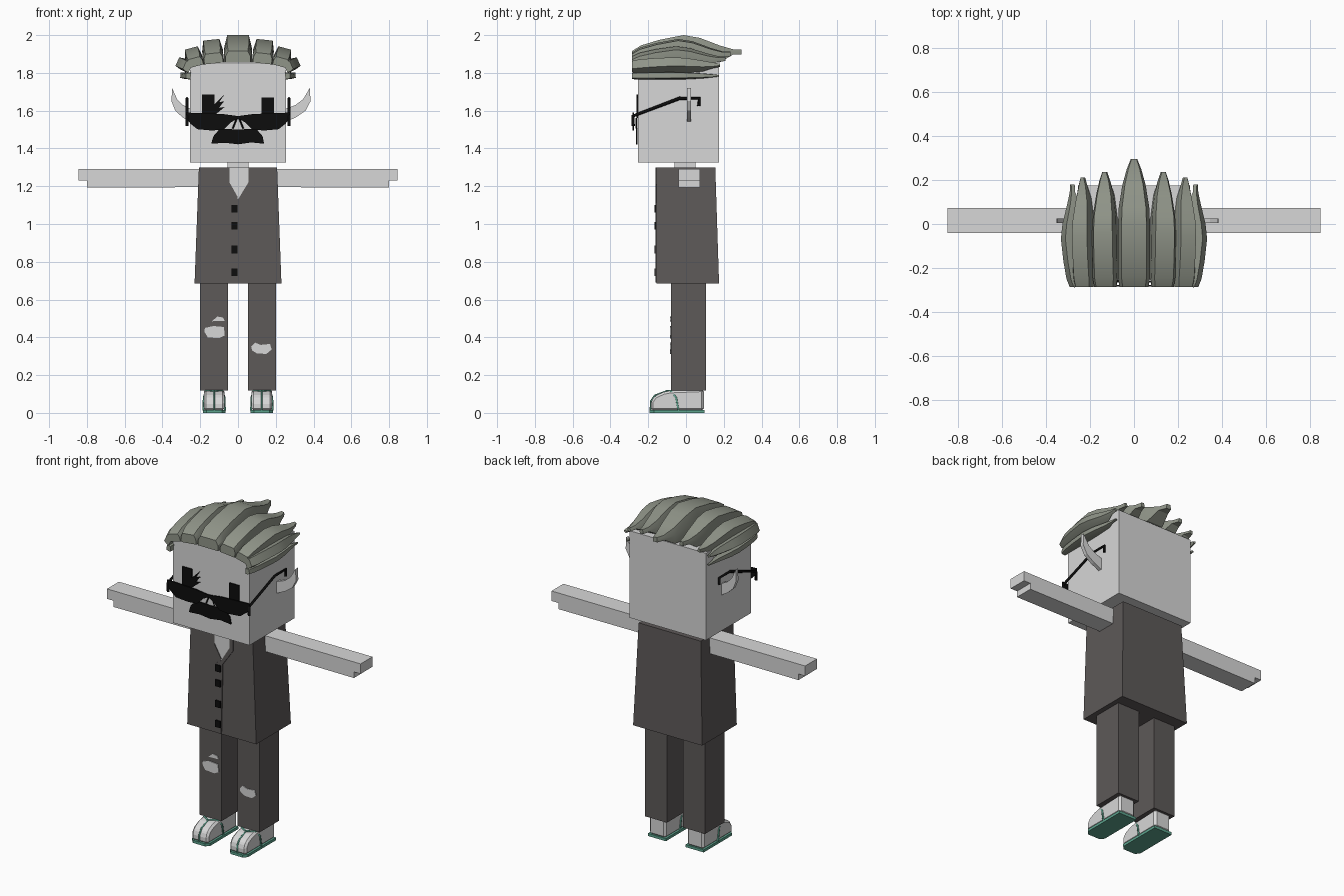
import bpy, bmesh, math
from mathutils import Vector

cube = bpy.data.objects.get("Cube")
if cube:
    bpy.data.objects.remove(cube, do_unlink=True)


def material(name, rgb):
    m = bpy.data.materials.new(name)
    m.use_nodes = True
    color = (*rgb, 1)
    m.diffuse_color = color
    m.node_tree.nodes["Principled BSDF"].inputs["Base Color"].default_value = color
    return m


SKIN = material("pale skin", (.68, .68, .68))
CLOTH = material("charcoal cloth", (.11, .1, .098))
HAIR = material("grey hair", (.28, .3, .25))
BLACK = material("black", (.004, .004, .004))
TEAL = material("teal", (.11, .37, .27))


def finish(name, bm, mat):
    bmesh.ops.recalc_face_normals(bm, faces=bm.faces)
    mesh = bpy.data.meshes.new(name)
    bm.to_mesh(mesh)
    bm.free()
    mesh.materials.append(mat)
    obj = bpy.data.objects.new(name, mesh)
    bpy.context.collection.objects.link(obj)
    return obj


def loft(name, rings, mat):
    """Closed skin through a list of equal-length rings."""
    bm = bmesh.new()
    rows = [[bm.verts.new(p) for p in ring] for ring in rings]
    n = len(rows[0])
    for a, b in zip(rows, rows[1:]):
        for i in range(n):
            j = (i + 1) % n
            bm.faces.new((a[i], a[j], b[j], b[i]))
    bm.faces.new(rows[0])
    bm.faces.new(rows[-1])
    return finish(name, bm, mat)


def block(name, x, y, z, mat, top_x=None, top_y=None):
    """Box from (min, max) ranges, optionally tapered at the top."""
    def ring(u, v, h):
        return [(u[0], v[0], h), (u[1], v[0], h), (u[1], v[1], h), (u[0], v[1], h)]
    return loft(name, [ring(x, y, z[0]), ring(top_x or x, top_y or y, z[1])], mat)


def plate(name, outline, y, mat, depth=.008):
    """Flat piece facing the front, drawn in x and z."""
    return loft(name, [[(x, y + d, z) for x, z in outline] for d in (0, depth)], mat)


def rod(name, points, radius, mat):
    curve = bpy.data.curves.new(name, "CURVE")
    curve.dimensions = "3D"
    curve.bevel_depth = radius
    curve.bevel_resolution = 0
    curve.use_fill_caps = True
    spline = curve.splines.new("POLY")
    spline.points.add(len(points) - 1)
    for p, co in zip(spline.points, points):
        p.co = (*co, 1)
    curve.materials.append(mat)
    obj = bpy.data.objects.new(name, curve)
    bpy.context.collection.objects.link(obj)
    bpy.ops.object.select_all(action="DESELECT")
    bpy.context.view_layer.objects.active = obj
    obj.select_set(True)
    bpy.ops.object.convert(target="MESH")


def mirrored(outline, s):
    return [(s * x, z) for x, z in outline]


SIDES = (("left", 1), ("right", -1))

# Head, neck and torso
block("head", (-.255, .255), (-.255, .175), (1.326, 1.85), SKIN)
block("neck", (-.055, .055), (-.06, .05), (1.28, 1.34), SKIN)
block("jacket", (-.23, .23), (-.155, .175), (.685, 1.3), CLOTH, (-.207, .207), (-.155, .155))
plate("open_collar", [(-.055, 1.299), (-.05, 1.21), (0, 1.13), (.055, 1.21), (.055, 1.299)],
      -.157, SKIN, .004)
plate("lapel", [(.055, 1.3), (.08, 1.3), (.08, 1.21), (.01, 1.11), (0, .69), (-.03, .69),
                (-.03, 1.11), (0, 1.13), (.055, 1.22)], -.161, CLOTH)
plate("collar_edge", [(-.055, 1.3), (-.045, 1.3), (-.045, 1.22), (0, 1.14), (-.03, 1.14),
                      (-.055, 1.2)], -.161, CLOTH)
for z in (1.08, .99, .865, .745):
    block("button", (-.034, -.002), (-.168, -.155), (z - .02, z + .02), BLACK)

# Arms, legs and feet
for side, s in SIDES:
    arm = [(.2, 1.29), (.845, 1.29), (.845, 1.23), (.8, 1.23), (.8, 1.193), (.2, 1.195)]
    plate(side + "_arm", mirrored(arm, s), -.04, SKIN, .113)
    lo, hi = sorted((s * .054, s * .2))
    block(side + "_trouser_leg", (lo, hi), (-.08, .105), (.118, .69), CLOTH)

    cx = s * .126
    profile = [(.095, .012), (.095, .125), (-.08, .118), (-.12, .11), (-.165, .09),
               (-.186, .06), (-.186, .012)]
    foot = loft(side + "_foot", [[(cx + w, y, z) for y, z in profile] for w in (-.055, .055)], SKIN)
    bevel = foot.modifiers.new("soft edges", "BEVEL")
    bevel.width = .012
    bevel.segments = 1
    sole = [(-.06, .097), (-.06, -.17), (-.04, -.192), (.04, -.192), (.06, -.17), (.06, .097)]
    loft(side + "_sole", [[(cx + x, y, z) for x, y in sole] for z in (0, .016)], TEAL)
    for w in (-1, 1):
        rod(side + "_strap", [(cx, -.105, .116), (cx + w * .045, -.08, .116),
                              (cx + w * .056, -.052, .08), (cx + w * .057, -.04, .012)], .006, TEAL)
    rod(side + "_toe_strap", [(cx, -.105, .114), (cx, -.165, .092), (cx, -.187, .06),
                              (cx, -.187, .012)], .005, TEAL)

# Ripped knees
plate("right_knee_rip", [(-.175, .45), (-.13, .46), (-.075, .455), (-.07, .41), (-.1, .395),
                         (-.16, .4), (-.178, .43)], -.084, SKIN)
plate("right_small_rip", [(-.138, .485), (-.11, .51), (-.08, .505), (-.07, .487)], -.084, SKIN)
plate("left_knee_rip", [(.07, .35), (.09, .372), (.12, .36), (.17, .365), (.178, .335),
                        (.15, .312), (.1, .315), (.075, .33)], -.084, SKIN)

# Pointed ears, the left one reaching further out
ear = [(0, 1.54), (.42, 1.565), (.8, 1.6), (1, 1.65), (.97, 1.72), (.7, 1.66), (.4, 1.63), (0, 1.61)]
for (side, s), reach in zip(SIDES, (.132, .1)):
    plate(side + "_ear", [(s * (.252 + reach * x), z) for x, z in ear], .004, SKIN, .022)

# Eyes, lashes, nose and moustache
plate("left_eye", [(.125, 1.56), (.19, 1.56), (.19, 1.67), (.125, 1.67)], -.262, BLACK)
plate("right_eye", [(-.19, 1.56), (-.125, 1.56), (-.125, 1.685), (-.19, 1.685)], -.262, BLACK)
for z in (1.63, 1.6):
    plate("lash", [(-.13, z), (-.072, z + .055), (-.1, z + .015), (-.07, z + .02),
                   (-.13, z - .03)], -.262, BLACK)
plate("moustache", [(-.142, 1.425), (-.13, 1.465), (-.095, 1.505), (0, 1.5), (.095, 1.505),
                    (.13, 1.465), (.138, 1.425), (.07, 1.432), (0, 1.422), (-.07, 1.43)],
      -.266, BLACK)
plate("nose", [(-.028, 1.505), (0, 1.56), (.028, 1.505)], -.261, SKIN, .006)
for s in (-1, 1):
    rod("nose_line", [(s * .006, -.264, 1.56), (s * .028, -.264, 1.505)], .004, BLACK)

# Glasses
lens = [(.005, 1.572), (.08, 1.582), (.2, 1.587), (.275, 1.59), (.27, 1.555), (.25, 1.53),
        (.215, 1.502), (.14, 1.495), (.075, 1.5), (.035, 1.54), (.005, 1.556)]
for side, s in SIDES:
    plate(side + "_lens", mirrored(lens, s), -.284, BLACK)
    x = s * .27
    rod(side + "_temple", [(x, -.28, 1.52), (x, -.28, 1.572), (x, -.035, 1.665), (x, .07, 1.665),
                           (x, .068, 1.625)], .009, BLACK)
plate("glasses_bridge", [(-.02, 1.573), (.02, 1.573), (.02, 1.557), (-.02, 1.557)], -.284, BLACK)

# Swept-back locks: (distance along, width, drop from the crest)
SHAPE = [(0, .9, .085), (.08, 1, .055), (.25, 1, .025), (.47, 1, 0), (.62, .95, .015),
         (.8, .72, .055), (.92, .45, .075), (1, .2, .075)]


def lock(name, s, x, z, height, half, roll, tip, arch):
    r = math.radians(roll)
    across = Vector((s * math.cos(r), 0, -math.sin(r)))
    out = Vector((s * math.sin(r), 0, math.cos(r)))
    rings = []
    for f, width, drop in SHAPE:
        base = Vector((s * x, -.286 + f * (tip + .286), z))
        w = half * width
        v = height - drop * arch
        low = .6 * v if f > .9 else 0
        mid = .4 * low + .55 * v
        section = [(-w, low), (w, low), (w, mid), (.78 * w, v), (-.78 * w, v), (-w, mid)]
        rings.append([base + across * a + out * b for a, b in section])
    obj = loft(name, rings, HAIR)
    bpy.ops.object.select_all(action="DESELECT")
    bpy.context.view_layer.objects.active = obj
    obj.select_set(True)
    bpy.ops.object.shade_smooth_by_angle(angle=math.radians(25))


lock("middle_lock", 1, 0, 1.855, .145, .073, 0, .295, 1)
for side, s in SIDES:
    lock(side + "_inner_lock", s, .128, 1.85, .126, .055, 6, .235, .85)
    lock(side + "_outer_lock", s, .222, 1.835, .1, .045, 15, .21, .65)
    lock(side + "_upper_side_lock", s, .25, 1.828, .078, .032, 66, .18, .5)
    lock(side + "_lower_side_lock", s, .25, 1.783, .055, .018, 85, .175, .35)
